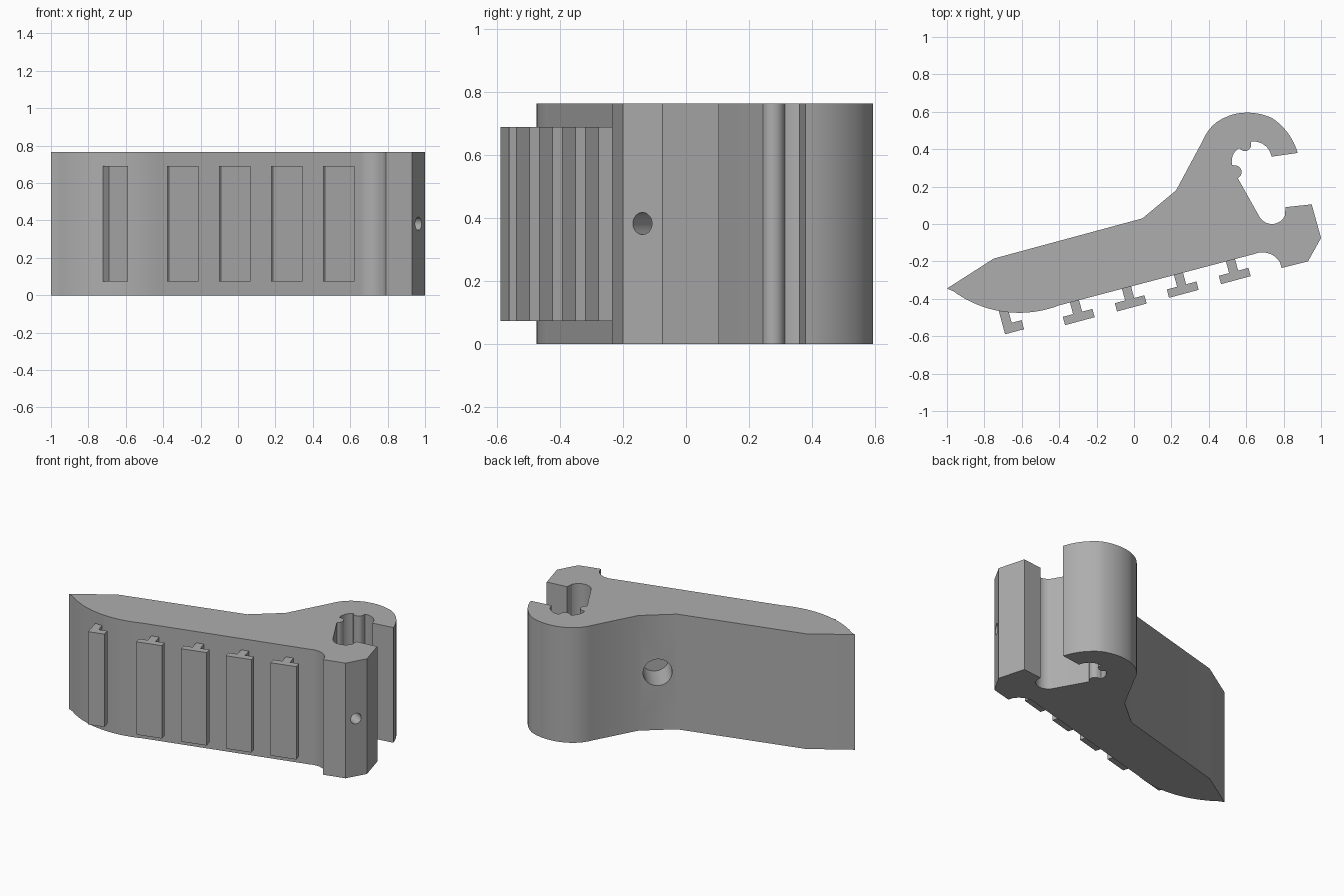
import bpy, bmesh, math
from mathutils import Vector

if "Cube" in bpy.data.objects:
    bpy.data.objects.remove(bpy.data.objects["Cube"])

HEIGHT = 0.765
grey = bpy.data.materials.new("plain grey")
grey.use_nodes = True
colour = (0.42, 0.42, 0.42, 1)
grey.diffuse_color = colour
grey.node_tree.nodes["Principled BSDF"].inputs["Base Color"].default_value = colour


def arc(a, m, b, steps=12):
    """Points on the circle from a through m to b."""
    a, m, b = Vector(a), Vector(m), Vector(b)
    p, q = m - a, b - a
    d = 2 * (p.x * q.y - p.y * q.x)
    c = a + Vector((q.y * p.dot(p) - p.y * q.dot(q), p.x * q.dot(q) - q.x * p.dot(p))) / d
    r = a - c
    start = math.atan2(r.y, r.x)
    to_m = (math.atan2(m.y - c.y, m.x - c.x) - start) % math.tau
    to_b = (math.atan2(b.y - c.y, b.x - c.x) - start) % math.tau
    if to_m > to_b:
        to_b -= math.tau
    angles = [start + to_b * i / steps for i in range(steps + 1)]
    return [c + r.length * Vector((math.cos(t), math.sin(t))) for t in angles]


def prism(name, points, z0, z1):
    """Upright solid with the given plan outline."""
    bm = bmesh.new()
    face = bm.faces.new([bm.verts.new((p[0], p[1], z0)) for p in points])
    top = bmesh.ops.extrude_face_region(bm, geom=[face])["geom"]
    bmesh.ops.translate(bm, vec=(0, 0, z1 - z0),
                        verts=[g for g in top if isinstance(g, bmesh.types.BMVert)])
    bmesh.ops.recalc_face_normals(bm, faces=bm.faces)
    mesh = bpy.data.meshes.new(name)
    bm.to_mesh(mesh)
    bm.free()
    mesh.materials.append(grey)
    obj = bpy.data.objects.new(name, mesh)
    bpy.context.collection.objects.link(obj)
    return obj


def drill(target, name, mouth, inward, radius, depth):
    """Cut a blind round hole at mid height."""
    axis = Vector((*inward, 0)).normalized()
    extra = 0.1
    centre = Vector((*mouth, HEIGHT / 2)) + axis * (depth - extra) / 2
    bpy.ops.mesh.primitive_cylinder_add(vertices=40, radius=radius, depth=depth + extra,
                                        location=centre,
                                        rotation=axis.to_track_quat('Z', 'Y').to_euler())
    cutter = bpy.context.object
    cutter.name = name
    cutter.data.materials.append(grey)
    cutter.hide_render = True
    mod = target.modifiers.new(name, 'BOOLEAN')
    mod.object = cutter
    mod.solver = 'EXACT'
    bpy.context.view_layer.objects.active = target
    bpy.ops.object.modifier_apply(modifier=name)
    bpy.data.objects.remove(cutter)


# Plan outline: straight corners and arcs, running over the back to the jaw
outline = [(-1, -0.345), (-0.75, -0.185), (0.045, 0.03), (0.225, 0.18)]
# outside of the hook
outline += arc((0.37, 0.45), (0.425, 0.53), (0.5, 0.575), 6)
outline += arc((0.51, 0.58), (0.62, 0.595), (0.73, 0.57))
outline += arc((0.74, 0.565), (0.82, 0.49), (0.875, 0.38))
# socket with its two nibs and the lower pocket
outline += arc((0.735, 0.36), (0.7, 0.42), (0.627, 0.44))
outline += arc((0.625, 0.415), (0.595, 0.39), (0.565, 0.405))
outline += arc((0.56, 0.405), (0.53, 0.37), (0.525, 0.315), 6)
outline += arc((0.55, 0.312), (0.575, 0.28), (0.555, 0.245))
outline += arc((0.67, 0.04), (0.735, 0), (0.807, 0.045))
# lower jaw and the relief under it
outline += [(0.81, 0.09), (0.95, 0.105), (1, -0.075), (0.93, -0.2), (0.79, -0.235)]
outline += arc((0.78, -0.205), (0.72, -0.157), (0.645, -0.16))
# rounded nose
outline += arc((-0.4, -0.435), (-0.71, -0.467), (-0.965, -0.36), 24)

body = prism("clamp_body", outline, 0, HEIGHT)
drill(body, "back_hole", (0.135, 0.105), (0.64, -0.77), 0.088, 0.21)
drill(body, "jaw_hole", (0.967, -0.14), (-0.87, 0.49), 0.035, 0.2)
bpy.ops.object.select_all(action='DESELECT')
body.select_set(True)
bpy.context.view_layer.objects.active = body
bpy.ops.object.shade_smooth_by_angle(angle=math.radians(25))

# T-shaped rails along the front, and a half rail at the nose
along = Vector((0.966, 0.259))
out = Vector((0.259, -0.966))


def rail(name, root, section):
    prism(name, [root + along * u + out * v for u, v in section], 0.073, 0.69)


tee = [(-0.025, -0.02), (-0.025, 0.064), (-0.082, 0.064), (-0.082, 0.11),
       (0.082, 0.11), (0.082, 0.064), (0.025, 0.064), (0.025, -0.02)]
half = [(-0.025, -0.03), (-0.025, 0.115), (0.08, 0.115), (0.08, 0.065),
        (0.025, 0.065), (0.025, -0.03)]
for i in range(4):
    x = 0.516 - 0.278 * i
    rail(f"front_rail_{i + 1}", Vector((x, -0.194 - 0.263 * (0.516 - x))), tee)
rail("nose_rail", Vector((-0.695, -0.472)), half)
